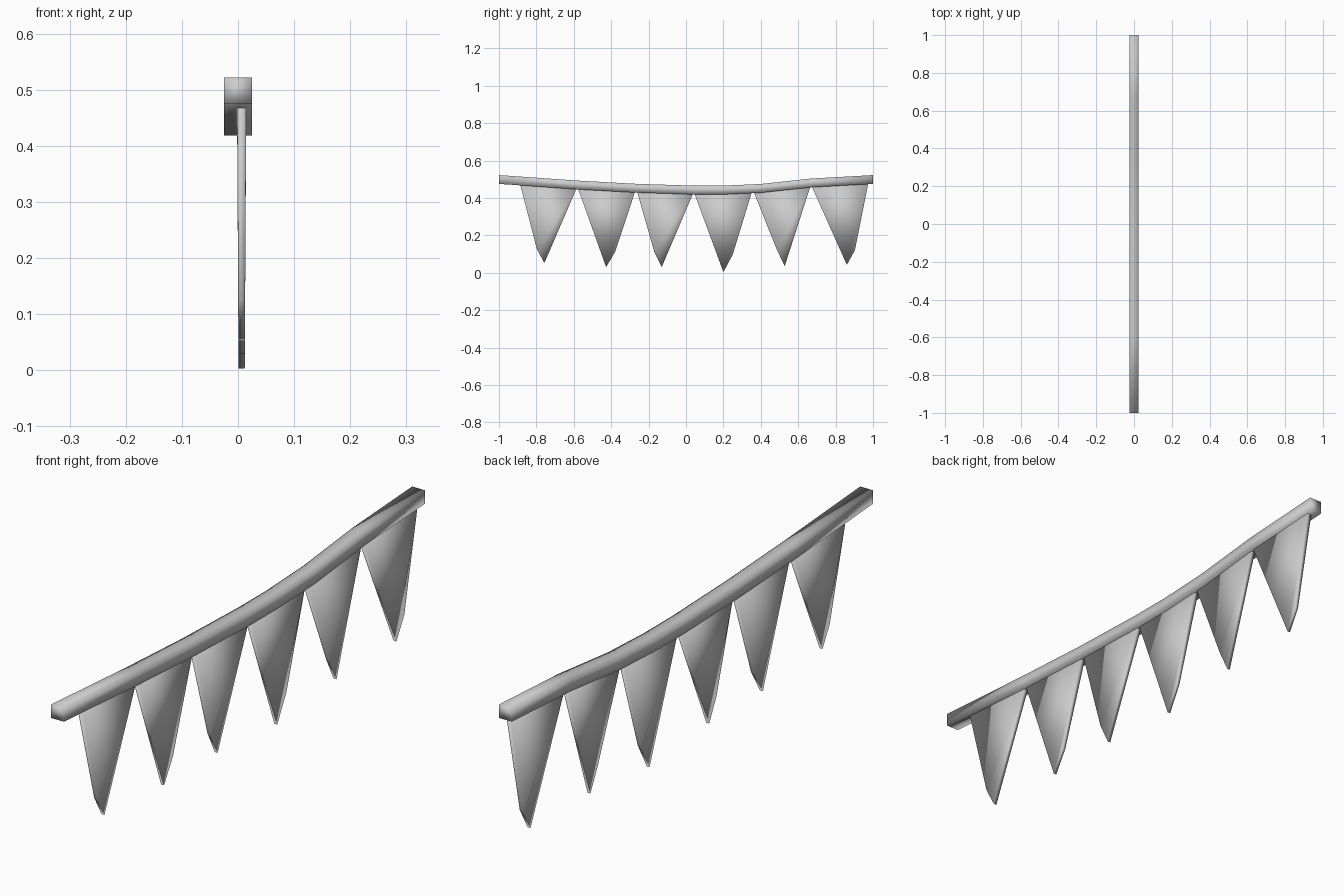
import bpy

if "Cube" in bpy.data.objects:
    bpy.data.objects.remove(bpy.data.objects["Cube"])


def make_mesh(name, verts, faces):
    mesh = bpy.data.meshes.new(name)
    mesh.from_pydata(verts, [], faces)
    mesh.update()
    mesh.shade_smooth()
    obj = bpy.data.objects.new(name, mesh)
    bpy.context.collection.objects.link(obj)
    return obj


def loft(name, rings):
    """Skin equal-length vertex rings and cap both ends."""
    n = len(rings[0])
    verts = [v for ring in rings for v in ring]
    faces = [tuple(reversed(range(n))), tuple(range(len(verts) - n, len(verts)))]
    for r in range(len(rings) - 1):
        for i in range(n):
            j = (i + 1) % n
            faces.append((r * n + i, r * n + j, r * n + n + j, r * n + n + i))
    return make_mesh(name, verts, faces)


# Sagging square rope: (y, centre height)
path = [(-1, .4985), (-.58, .469), (-.27, .452), (.04, .442), (.2, .442),
        (.4, .451), (.67, .48), (1, .4985)]
h = .0235


def rope_z(y):
    for (y0, z0), (y1, z1) in zip(path, path[1:]):
        if y <= y1:
            return z0 + (z1 - z0) * (y - y0) / (y1 - y0)


loft("rope", [[(-.025, y, z - h), (-.025, y, z + h), (.025, y, z + h), (.025, y, z - h)]
              for y, z in path])

# Pennants: top left y, top right y, tip y, tip z, clipped corner y, corner z
pennants = [(-.887, -.585, -.757, .052, -.797, .125),
            (-.578, -.272, -.427, .03, -.378, .113),
            (-.262, .038, -.13, .03, -.17, .112),
            (.045, .352, .2, .003, .25, .097),
            (.362, .665, .528, .036, .487, .12),
            (.672, .975, .86, .042, .903, .12)]

for k, (left, right, tip, tip_z, cor, cor_z) in enumerate(pennants):
    corner = (cor, cor_z)
    top = [(right, rope_z(right) - .018), (left, rope_z(left) - .018)]
    # The clipped corner alternates sides along the rope
    if cor < tip:
        outline = top + [corner, (tip, tip_z)]
    else:
        outline = top + [(tip, tip_z), corner]

    def side(front):
        ring = []
        for y, z in outline:
            half = .0055 + .0025 * min(1, z / .43)
            ring.append((.0065 + (half if front else -half), y, z))
        return ring

    loft(f"pennant_{k + 1}", [side(False), side(True)])
